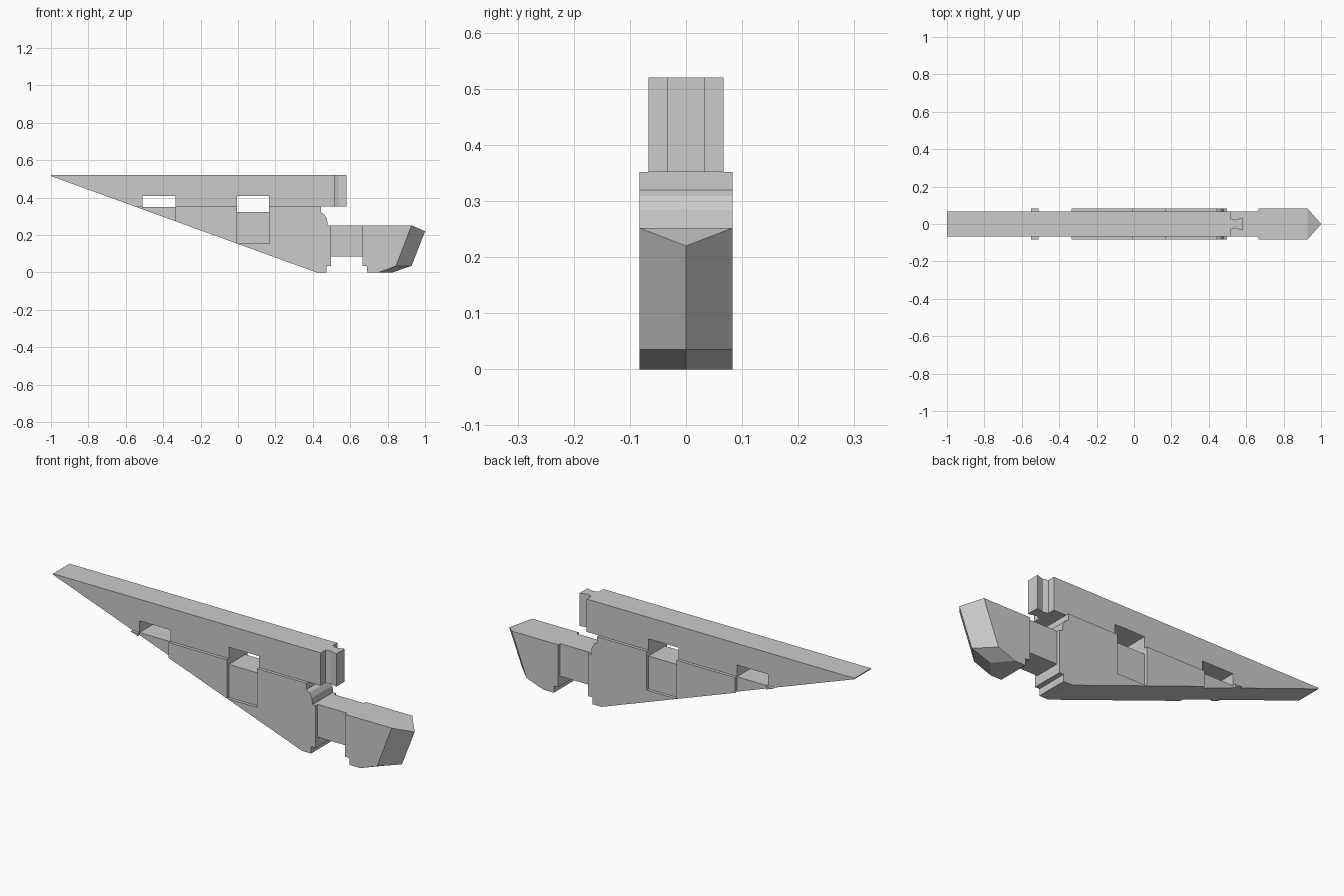
import bpy, bmesh

if "Cube" in bpy.data.objects:
    bpy.data.objects.remove(bpy.data.objects["Cube"])

WIDE, THIN = 0.083, 0.067


def slope(x):
    """Height of the long slanted underside at x."""
    return 0.1523 - 0.3627 * x


def finish(name, bm):
    bmesh.ops.remove_doubles(bm, verts=bm.verts, dist=1e-5)
    bmesh.ops.recalc_face_normals(bm, faces=bm.faces)
    mesh = bpy.data.meshes.new(name)
    bm.to_mesh(mesh)
    bm.free()
    obj = bpy.data.objects.new(name, mesh)
    bpy.context.collection.objects.link(obj)
    return obj


def loft(name, rings):
    """Skin between equal-length rings and cap both ends."""
    bm = bmesh.new()
    rows = [[bm.verts.new(p) for p in ring] for ring in rings]
    for a, b in zip(rows, rows[1:]):
        for i in range(len(a)):
            j = (i + 1) % len(a)
            bm.faces.new((a[i], a[j], b[j], b[i]))
    bm.faces.new(rows[0])
    bm.faces.new(rows[-1])
    return finish(name, bm)


def plate(name, profile, half):
    """Extrude a front-view profile across the width."""
    return loft(name, [[(x, y, z) for x, z in profile] for y in (-half, half)])


# Upper beam with the tops of the two windows notched in
plate("upper_beam", [
    (-1, 0.52), (0.515, 0.52), (0.515, 0.352), (0.165, 0.352), (0.165, 0.41),
    (-0.005, 0.41), (-0.005, 0.352), (-0.335, 0.352), (-0.335, 0.41),
    (-0.51, 0.41), (-0.51, 0.352), (-0.55, 0.352), (-1, 0.515)], THIN)

# Dovetail tongue on the beam end
tongue = [(0.515, -0.03), (0.54, -0.022), (0.58, -0.033),
          (0.58, 0.033), (0.54, 0.022), (0.515, 0.03)]
loft("tongue", [[(x, y, z) for x, y in tongue] for z in (0.352, 0.52)])

# Wide lower blocks following the slanted underside
plate("rear_wedge", [(-0.55, 0.352), (-0.51, 0.352), (-0.51, slope(-0.51))], WIDE)
plate("middle_block", [
    (-0.335, 0.352), (-0.005, 0.352), (-0.005, slope(-0.005)),
    (-0.335, slope(-0.335))], WIDE)
plate("front_block", [
    (0.165, 0.352), (0.445, 0.352), (0.445, 0.32), (0.463, 0.309), (0.476, 0.285),
    (0.48, 0.252), (0.497, 0.252), (0.497, 0.035), (0.472, 0.035), (0.472, 0),
    (0.42, 0), (-0.005, slope(-0.005)), (0.165, slope(-0.005))], WIDE)

# Thin recessed webs beneath the windows and towards the nose
plate("rear_web", [
    (-0.51, 0.35), (-0.335, 0.35), (-0.335, slope(-0.335)), (-0.51, slope(-0.51))], THIN)
plate("middle_web", [
    (-0.005, 0.322), (0.165, 0.322), (0.165, slope(-0.005)),
    (-0.005, slope(-0.005))], THIN)
plate("neck", [(0.497, 0.252), (0.665, 0.252), (0.665, 0.085), (0.497, 0.085)], THIN)

# Nose block with a pointed chevron front
back = [(0.69, 0), (0.69, 0.035), (0.665, 0.035), (0.665, 0.252)]
side = back + [(0.928, 0.252), (0.928, 0.252), (0.845, 0.035), (0.75, 0)]
ridge = back + [(0.928, 0.252), (1.0, 0.22), (0.928, 0.035), (0.825, 0)]
loft("nose", [[(x, y, z) for x, z in prof]
              for y, prof in ((-WIDE, side), (0, ridge), (WIDE, side))])
